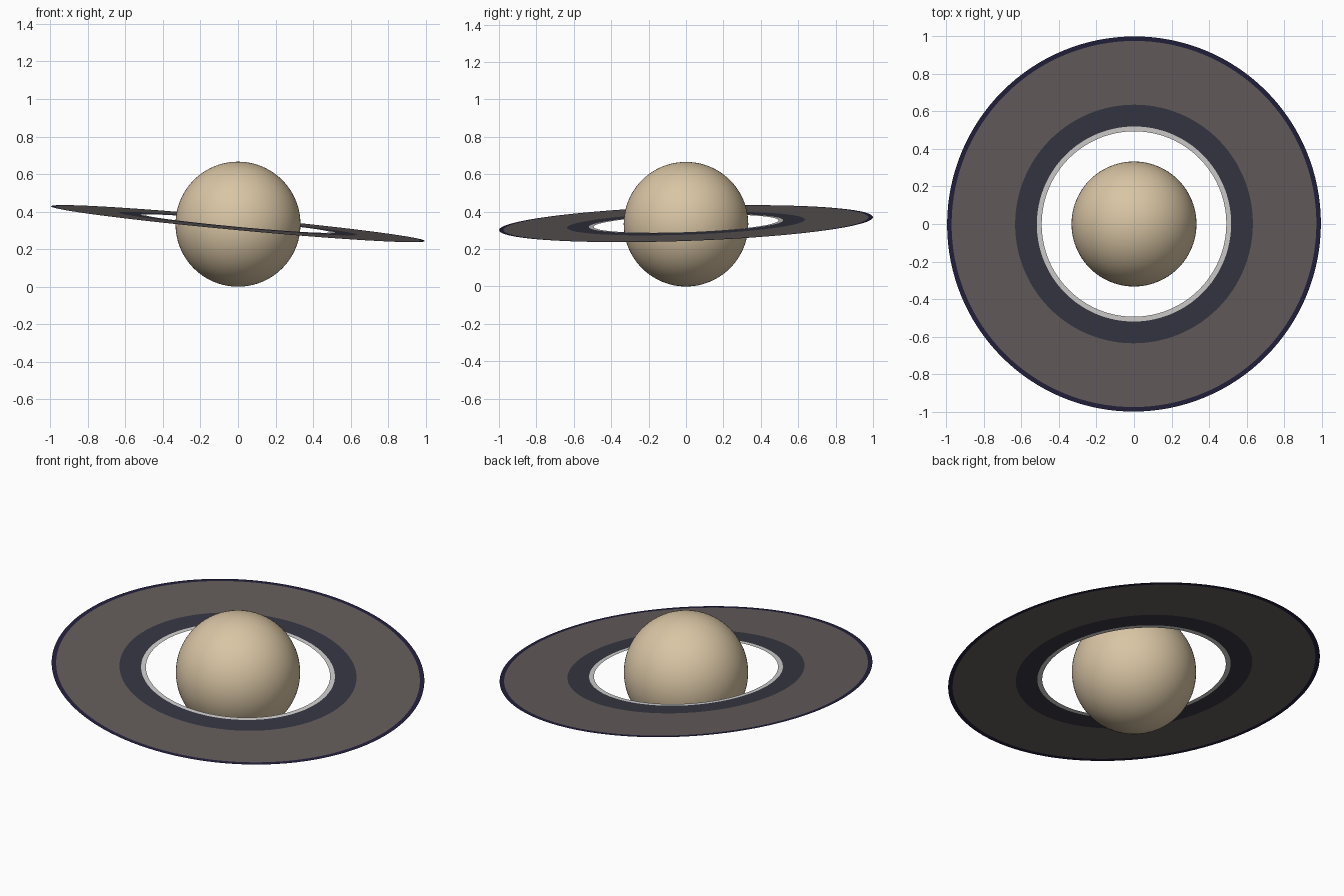
import bpy, bmesh, math
from mathutils import Vector

cube = bpy.data.objects.get("Cube")
if cube:
    bpy.data.objects.remove(cube, do_unlink=True)

RADIUS = 0.333
SEGMENTS = 128


def make_material(name, srgb):
    # Convert an 8-bit display colour to linear values
    lin = []
    for c in srgb:
        c /= 255
        lin.append(c / 12.92 if c <= 0.04045 else ((c + 0.055) / 1.055) ** 2.4)
    mat = bpy.data.materials.new(name)
    mat.use_nodes = True
    mat.diffuse_color = (*lin, 1)
    bsdf = mat.node_tree.nodes["Principled BSDF"]
    bsdf.inputs["Base Color"].default_value = (*lin, 1)
    bsdf.inputs["Roughness"].default_value = 0.8
    return mat


# Planet: smooth sphere resting on the ground
bpy.ops.mesh.primitive_uv_sphere_add(segments=96, ring_count=48, radius=RADIUS,
                                     location=(0, 0, RADIUS))
planet = bpy.context.object
planet.name = planet.data.name = "planet"
planet.data.materials.append(make_material("warm sand", (217, 197, 164)))
bpy.ops.object.shade_smooth()

# Ring: flat sheet of concentric bands, one colour per band
bands = [
    (0.52, make_material("pale grey", (208, 207, 206))),
    (0.636, make_material("slate blue", (54, 54, 67))),
    (0.976, make_material("dusty brown", (99, 92, 91))),
    (1.0, make_material("midnight blue", (35, 32, 60))),
]
bm = bmesh.new()


def circle(radius):
    step = math.tau / SEGMENTS
    return [bm.verts.new((radius * math.cos(i * step), radius * math.sin(i * step), 0))
            for i in range(SEGMENTS)]


inner = circle(0.494)
for index, (radius, _) in enumerate(bands):
    outer = circle(radius)
    for i in range(SEGMENTS):
        j = (i + 1) % SEGMENTS
        face = bm.faces.new((inner[i], outer[i], outer[j], inner[j]))
        face.material_index = index
    inner = outer

mesh = bpy.data.meshes.new("ring")
bm.to_mesh(mesh)
bm.free()
for _, mat in bands:
    mesh.materials.append(mat)
ring = bpy.data.objects.new("ring", mesh)
bpy.context.collection.objects.link(ring)

# Tilt the ring about the planet's centre
normal = Vector((0.093, -0.035, 1))
ring.rotation_euler = Vector((0, 0, 1)).rotation_difference(normal).to_euler()
ring.location = (0, 0, RADIUS + 0.003)
